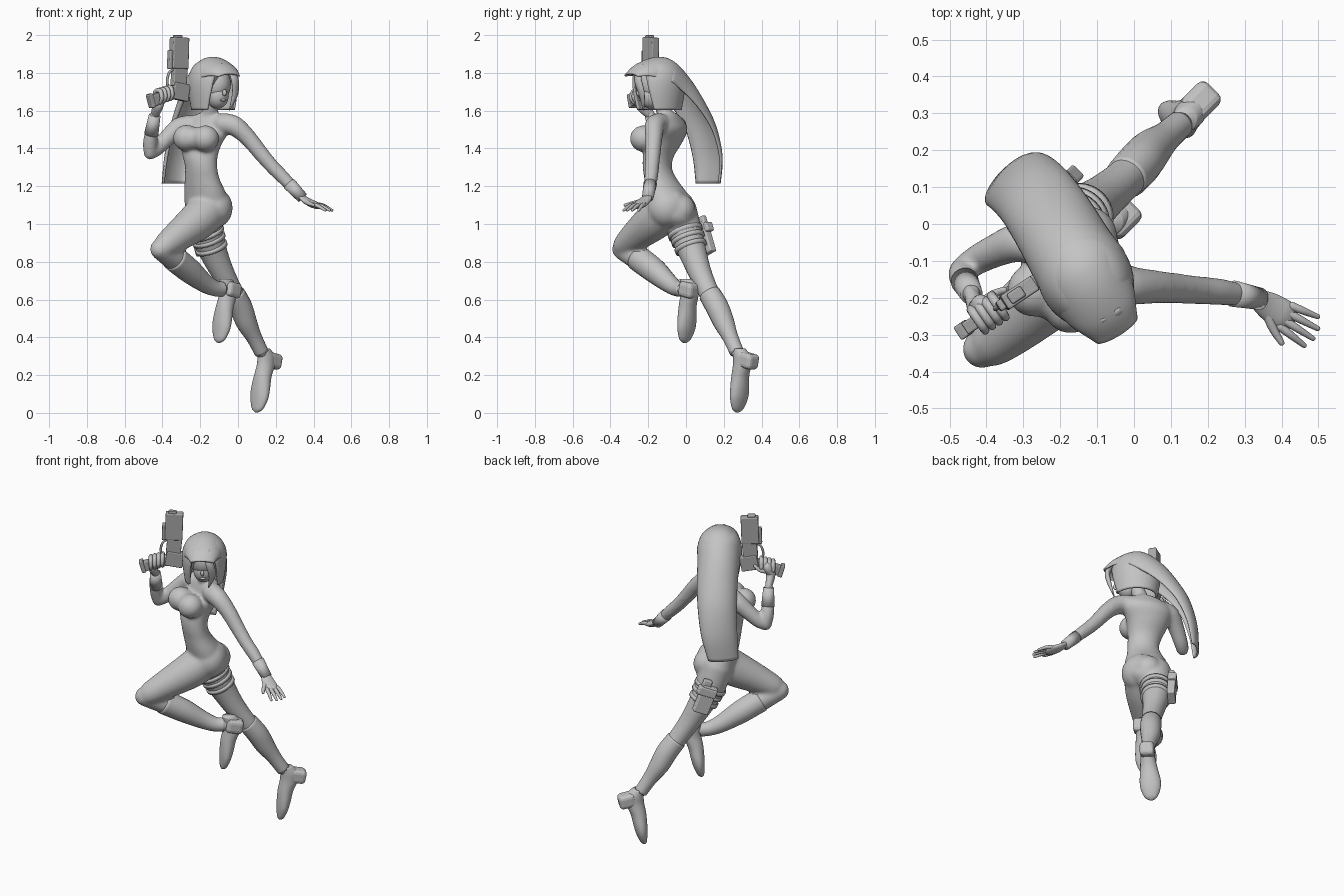
import bpy, bmesh, math
from mathutils import Vector as V, Matrix

if "Cube" in bpy.data.objects:
    bpy.data.objects.remove(bpy.data.objects["Cube"])

def material(name, g):
    m = bpy.data.materials.new(name)
    m.diffuse_color = (g, g, g, 1)
    m.use_nodes = True
    m.node_tree.nodes["Principled BSDF"].inputs["Base Color"].default_value = m.diffuse_color
    return m

GREY, DARK = material("light_grey", 0.55), material("gun_grey", 0.39)
LIMB_REF, UP = V((0.7, -0.7, 0)), V((0, 0, 1))

def turn(deg, size=3):
    return Matrix.Rotation(math.radians(deg), size, 'Z')

def finish(name, bm, mat=GREY, smooth=True):
    bmesh.ops.recalc_face_normals(bm, faces=bm.faces)
    me = bpy.data.meshes.new(name)
    bm.to_mesh(me)
    bm.free()
    me.materials.append(mat)
    for p in me.polygons:
        p.use_smooth = smooth
    ob = bpy.data.objects.new(name, me)
    bpy.context.collection.objects.link(ob)
    return ob

def spline(pts, k=5):
    """Catmull-Rom through rows of numbers."""
    out, n = [], len(pts)
    for i in range(n - 1):
        a, b, c, d = (pts[max(0, min(n - 1, i + j))] for j in (-1, 0, 1, 2))
        for t in (s / k for s in range(k)):
            out.append([0.5 * (2 * q + (r - p) * t + (2 * p - 5 * q + 4 * r - w) * t * t
                               + (3 * q - p - 3 * r + w) * t ** 3) for p, q, r, w in zip(a, b, c, d)])
    return out + [list(pts[-1])]

def loft(bm, rings, closed=True):
    vs = [[bm.verts.new(p) for p in r] for r in rings]
    n = len(vs[0])
    for a, b in zip(vs, vs[1:]):
        for i in range(n if closed else n - 1):
            j = (i + 1) % n
            bm.faces.new((a[i], a[j], b[j], b[i]))
    if closed:
        bm.faces.new(vs[0][::-1])
        bm.faces.new(vs[-1])

def tube(bm, pts, ref=LIMB_REF, flat=1.0, n=20, rounded=True, grow=0.0):
    """Tube through (x, y, z, radius) points."""
    rows = spline(pts) if len(pts) > 2 else [list(p) for p in pts]
    c, rad = [V(r[:3]) for r in rows], [r[3] + grow for r in rows]
    if rounded:
        e0, e1, r0, r1 = c[0].copy(), c[-1].copy(), rad[0], rad[-1]
        d0, d1 = (c[0] - c[1]).normalized(), (c[-1] - c[-2]).normalized()
        for a in (0.5, 0.8, 0.98):
            s = math.sqrt(1 - a * a)
            c = [e0 + d0 * r0 * a] + c + [e1 + d1 * r1 * a]
            rad = [r0 * s] + rad + [r1 * s]
    rings = []
    for i, p in enumerate(c):
        t = (c[min(i + 1, len(c) - 1)] - c[max(i - 1, 0)]).normalized()
        s = t.cross(ref).normalized()
        u = s.cross(t) * flat
        rings.append([p + (s * math.cos(a) + u * math.sin(a)) * rad[i] for a in (2 * math.pi * j / n for j in range(n))])
    loft(bm, rings)

def stack(bm, rows, n=28):
    """Horizontal ellipses (x, y, z, half width, half depth, yaw)."""
    loft(bm, [[V((x, y, z)) + turn(yaw) @ V((w * math.cos(a), d * math.sin(a), 0))
               for a in (2 * math.pi * j / n for j in range(n))] for x, y, z, w, d, yaw in spline(rows)])

def ball(bm, c, size, yaw=0):
    m = Matrix.Translation(c) @ turn(yaw, 4) @ Matrix.Diagonal((*size, 1))
    bmesh.ops.create_uvsphere(bm, u_segments=28, v_segments=18, radius=1, matrix=m)

def block(name, c, size, yaw, tilt=0, mat=GREY, bevel=0.006):
    bm = bmesh.new()
    m = Matrix.Translation(c) @ turn(yaw, 4) @ Matrix.Rotation(math.radians(tilt), 4, 'Y') @ Matrix.Diagonal((*size, 1))
    bmesh.ops.create_cube(bm, size=1, matrix=m)
    mod = finish(name, bm, mat, False).modifiers.new("bevel", 'BEVEL')
    mod.width, mod.segments = bevel, 3

# limb paths
leg_r = [(-.19, -.04, 1.08, .095), (-.165, 0, .95, .088), (-.13, .035, .85, .075), (-.08, .075, .74, .062),
         (-.022, .125, .63, .055), (.015, .165, .56, .057), (.045, .2, .48, .052), (.085, .235, .4, .038),
         (.125, .27, .32, .034)]
thigh_l = [(-.14, -.09, 1.09, .108), (-.21, -.165, 1.02, .104), (-.3, -.25, .95, .086), (-.38, -.318, .89, .068),
           (-.412, -.338, .87, .053)]
shin_l = [(-.412, -.338, .865, .054), (-.34, -.255, .82, .065), (-.26, -.17, .755, .062), (-.18, -.095, .69, .047),
          (-.125, -.052, .66, .038), (-.085, -.02, .655, .036)]
arm_l = [(-.08, -.14, 1.53, .058), (-.02, -.165, 1.52, .054), (.05, -.17, 1.46, .046), (.12, -.175, 1.375, .041),
         (.18, -.18, 1.305, .038), (.24, -.185, 1.245, .036), (.33, -.2, 1.15, .026)]
arm_r = [(-.25, -.06, 1.52, .058), (-.31, -.05, 1.51, .054), (-.37, -.07, 1.46, .046), (-.43, -.1, 1.4, .04),
         (-.465, -.125, 1.375, .035)]
fore_r = [(-.465, -.125, 1.375, .035), (-.465, -.14, 1.43, .039), (-.455, -.165, 1.5, .033), (-.44, -.19, 1.58, .026)]
neck = [(-.15, -.09, 1.52, .06), (-.15, -.11, 1.58, .042), (-.135, -.14, 1.66, .042)]

# body: all masses fused into one smooth skin
bm = bmesh.new()
stack(bm, [(-.155, -.095, 1.59, .045, .04, -25), (-.16, -.09, 1.555, .12, .06, -25), (-.17, -.085, 1.5, .14, .08, -25),
           (-.195, -.115, 1.43, .118, .088, -26), (-.2, -.145, 1.36, .097, .078, -28),
           (-.195, -.152, 1.3, .09, .072, -32), (-.19, -.135, 1.24, .1, .077, -37),
           (-.175, -.105, 1.17, .12, .095, -42), (-.16, -.075, 1.1, .13, .11, -42),
           (-.15, -.05, 1.03, .11, .098, -42), (-.15, -.04, .98, .06, .06, -42)])
for path in (neck, leg_r, thigh_l, shin_l, arm_l, arm_r, fore_r):
    tube(bm, path)
for c, size, yaw in (((-.272, -.18, 1.455), (.072, .072, .07), 0), ((-.172, -.225, 1.452), (.072, .072, .07), 0),
                     ((-.22, -.192, 1.452), (.1, .07, .062), -25), ((-.122, -.105, 1.085), (.094, .1, .105), 0),
                     ((-.13, -.035, 1.075), (.085, .085, .085), 0)):
    ball(bm, c, size, yaw)
body = finish("body", bm)
mod = body.modifiers.new("fuse", 'REMESH')
mod.mode, mod.voxel_size, mod.use_smooth_shade = 'VOXEL', 0.009, True
mod = body.modifiers.new("soften", 'SMOOTH')
mod.factor, mod.iterations = 0.5, 9

# head with nose and lips
bm = bmesh.new()
for c, size in (((-.125, -.155, 1.74), (.083, .1, .1)), ((-.108, -.185, 1.68), (.058, .062, .07)),
                ((-.072, -.25, 1.695), (.01, .014, .018)), ((-.078, -.237, 1.656), (.018, .01, .007))):
    ball(bm, c, size, 30)
finish("head", bm)

# hair: bob around the head (radius, height, face opening)
bm = bmesh.new()
rings = []
for r, z, gap in spline([(.01, 1.87, 0), (.06, 1.86, 5), (.1, 1.83, 17), (.122, 1.775, 32), (.122, 1.7, 40),
                         (.108, 1.605, 50)]):
    angs = [math.radians(-90 + gap + (360 - 2 * gap) * j / 40) for j in range(41)]
    rings.append([V((-.132, -.145, z)) + turn(32) @ V((r * .97 * math.cos(a), r * 1.12 * math.sin(a), 0)) for a in angs])
loft(bm, rings, False)
hair = [finish("hair_bob", bm)]
# hair: fringe sweeping back into the long trailing tail (x, y, z, half width, sag, yaw)
bm = bmesh.new()
spine = spline([(-.04, -.298, 1.795, .06, .02, 32), (-.07, -.25, 1.842, .095, .07, 32),
                (-.12, -.165, 1.877, .115, .12, 32), (-.165, -.09, 1.865, .12, .13, 33),
                (-.22, -.01, 1.782, .115, .12, 35), (-.267, .065, 1.655, .11, .09, 38),
                (-.31, .12, 1.52, .105, .07, 42), (-.343, .144, 1.36, .098, .05, 46), (-.36, .135, 1.215, .082, .03, 47)])
rings = []
for i, (x, y, z, w, d, yaw) in enumerate(spine):
    t = (V(spine[min(i + 1, len(spine) - 1)][:3]) - V(spine[max(i - 1, 0)][:3])).normalized()
    s = turn(yaw) @ V((1, 0, 0))
    nrm = s.cross(t).normalized()
    rings.append([V((x, y, z)) + s * w * math.sin(a) - nrm * d * (1 - math.cos(a))
                  for a in (math.pi / 2 * (j / 12 - 1) for j in range(25))])
loft(bm, rings, False)
hair.append(finish("hair_tail", bm))
for ob in hair:
    mod = ob.modifiers.new("thickness", 'SOLIDIFY')
    mod.thickness, mod.offset = 0.012, 0
# loose front locks
bm = bmesh.new()
tube(bm, [(-.045, -.24, 1.83, .02), (-.018, -.255, 1.77, .024), (-.015, -.235, 1.69, .02), (-.045, -.225, 1.605, .004)],
     flat=.6, n=12)
tube(bm, [(-.085, -.255, 1.83, .02), (-.13, -.26, 1.78, .026), (-.165, -.245, 1.7, .02), (-.18, -.22, 1.62, .004)],
     flat=.6, n=12)
finish("hair_locks", bm)

# boots: shafts, shoes and heels (the two feet share one shape)
shoe = [(.1, .272, .002, .008, .006), (.104, .274, .02, .036, .02), (.112, .28, .07, .057, .032),
        (.118, .284, .12, .06, .039), (.13, .287, .19, .05, .045), (.148, .297, .255, .042, .054),
        (.15, .297, .3, .04, .054), (.135, .28, .34, .032, .037)]
for side, shaft, off, heel in (("right", leg_r[4:], V((0, 0, 0)), V((.179, .33, .276))),
                               ("left", shin_l[1:], V((-.201, -.279, .368)), V((-.036, .015, .651)))):
    bm = bmesh.new()
    tube(bm, shaft, rounded=False, grow=.004)
    stack(bm, [(x + off.x, y + off.y, z + off.z, w, d, -45) for x, y, z, w, d in shoe])
    finish("boot_" + side, bm)
    block("heel_" + side, heel, (.098, .082, .082), 45, 12, bevel=.022)

# wrist cuffs
bm = bmesh.new()
tube(bm, [(.27, -.189, 1.214, .036), (.342, -.203, 1.138, .03)], rounded=False)
tube(bm, [(-.459, -.155, 1.475, .038), (-.441, -.189, 1.575, .031)], rounded=False)
finish("cuffs", bm)

# open left hand
bm = bmesh.new()
tube(bm, [(.33, -.2, 1.15, .026), (.365, -.222, 1.122, .038), (.402, -.245, 1.103, .042)], UP, .45)
P, A, C = V((.402, -.245, 1.103)), V((.86, -.5, 0)), V((.5, .86, 0))
for o, ln in ((-.032, .094), (-.011, .105), (.011, .103), (.032, .086)):
    pts = [P + C * o + A * .01, P + C * o * 1.15 + A * ln * .5 - UP * .008, P + C * o * 1.35 + A * ln - UP * .03]
    tube(bm, [(*p, r) for p, r in zip(pts, (.012, .0105, .007))], UP, n=12)
tube(bm, [(.36, -.24, 1.118, .015), (.378, -.285, 1.108, .012), (.4, -.322, 1.1, .008)], UP, n=12)
finish("hand_left", bm)

# pistol, in its own vertical plane
YAW = 33.5
U, W = turn(YAW) @ V((1, 0, 0)), turn(YAW) @ V((0, 1, 0))

def at(u, v, z):
    return V((-.315, -.19, z)) + U * u + W * v

for name, u, z, size, tilt in (
        ("slide", .004, 1.905, (.1, .045, .165), 2), ("muzzle", -.005, 1.985, (.045, .032, .03), 0),
        ("frame", .004, 1.785, (.085, .036, .11), 5), ("rear", .008, 1.7, (.1, .044, .09), 10),
        ("rail", -.052, 1.87, (.025, .03, .1), 2), ("grip", -.1, 1.672, (.165, .036, .06), -17),
        ("grip_base", -.175, 1.652, (.025, .042, .075), -17)):
    block("gun_" + name, at(u, 0, z), size, YAW, tilt, DARK)
bm = bmesh.new()
tube(bm, [(*at(u, 0, z), .007) for u, z in ((-.03, 1.82), (-.06, 1.8), (-.072, 1.75), (-.055, 1.705))], W, n=10)
finish("gun_trigger_guard", bm, DARK)

# gripping right hand
bm = bmesh.new()
tube(bm, [(-.44, -.19, 1.58, .026), (*at(-.115, .02, 1.635), .036), (*at(-.1, .024, 1.68), .036)], U, .75)
for i in range(4):
    tube(bm, [(*at(-.062 - .022 * i, v, 1.685 - .006 * i + dz), r) for v, dz, r in (
        (.035, 0, .013), (.022, .035, .013), (-.02, .036, .012), (-.034, 0, .011), (-.02, -.025, .009))], U, n=12)
tube(bm, [(*at(-.1, .03, 1.66), .014), (*at(-.06, .036, 1.665), .012), (*at(-.025, .03, 1.69), .009)], W, n=12)
finish("hand_right", bm)

# thigh straps and holster
bm = bmesh.new()
d = V((.035, .035, -.1)).normalized() * .011
for x, y, z, r in ((-.167, -.003, .955, .095), (-.155, .011, .92, .091), (-.141, .025, .877, .087)):
    tube(bm, [(*(V((x, y, z)) - d), r), (*(V((x, y, z)) + d), r)], n=32, rounded=False)
finish("thigh_straps", bm)
for name, c, size in (("holster", (-.2, .096, .92), (.09, .045, .17)), ("holster_flap", (-.21, .092, .97), (.11, .05, .05)),
                      ("holster_handle", (-.205, .088, 1.01), (.05, .032, .06))):
    block(name, c, size, 45, -22, bevel=.008)
